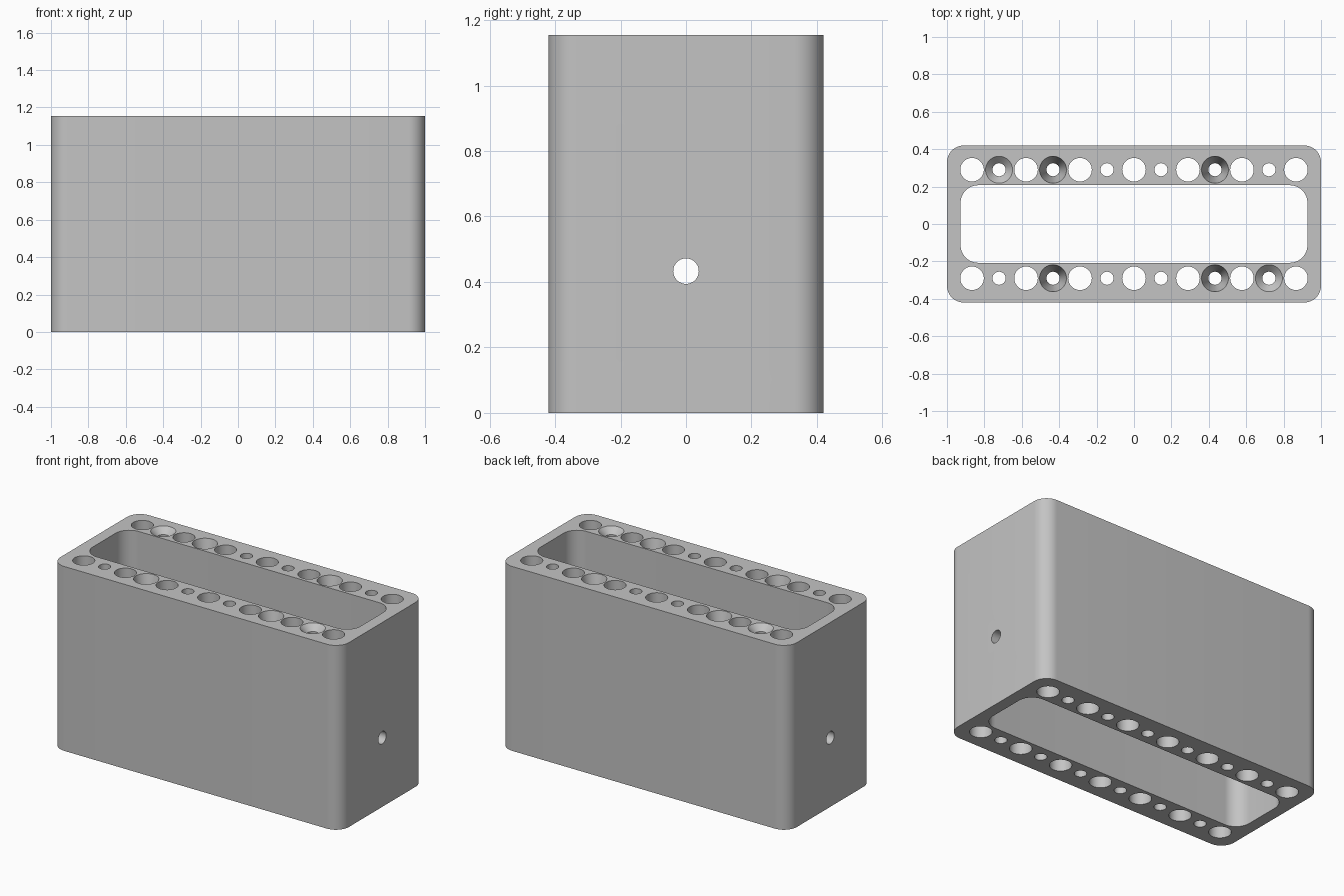
import bpy, bmesh, math
from mathutils import Matrix

cube = bpy.data.objects.get("Cube")
if cube:
    bpy.data.objects.remove(cube, do_unlink=True)

HEIGHT = 1.155
PITCH = 0.1443
ROW_Y = 0.29
BIG, SMALL = 0.063, 0.035

grey = bpy.data.materials.new("light grey")
grey.use_nodes = True
grey.diffuse_color = (0.55, 0.55, 0.55, 1)
grey.node_tree.nodes["Principled BSDF"].inputs["Base Color"].default_value = grey.diffuse_color


def make_object(name, bm):
    bmesh.ops.recalc_face_normals(bm, faces=bm.faces)
    mesh = bpy.data.meshes.new(name)
    bm.to_mesh(mesh)
    bm.free()
    mesh.materials.append(grey)
    obj = bpy.data.objects.new(name, mesh)
    bpy.context.collection.objects.link(obj)
    return obj


def add_rounded_box(bm, width, depth, bottom, top, radius):
    """Box with rounded upright edges."""
    verts = bmesh.ops.create_cube(bm, size=1)["verts"]
    for v in verts:
        v.co.x *= width
        v.co.y *= depth
        v.co.z = top if v.co.z > 0 else bottom
    upright = [e for e in {e for v in verts for e in v.link_edges}
               if abs(e.verts[0].co.z - e.verts[1].co.z) > 0.5]
    bmesh.ops.bevel(bm, geom=upright, offset=radius, segments=12,
                    profile=0.5, affect='EDGES')


def add_turned(bm, profile, matrix, sides=40):
    """Closed turned solid from (radius, height) pairs."""
    rings = [[bm.verts.new(matrix @ (Matrix.Rotation(math.tau * i / sides, 4, 'Z')
                                     @ Matrix.Translation((r, 0, z))).to_translation())
              for i in range(sides)] for r, z in profile]
    for low, high in zip(rings, rings[1:]):
        for i in range(sides):
            j = (i + 1) % sides
            bm.faces.new((low[i], low[j], high[j], high[i]))
    bm.faces.new(rings[0][::-1])
    bm.faces.new(rings[-1])


# Outer block
bm = bmesh.new()
add_rounded_box(bm, 2.0, 0.84, 0, HEIGHT, 0.09)
body = make_object("rack_body", bm)

# Central opening and the two rows of upright holes
bm = bmesh.new()
add_rounded_box(bm, 1.855, 0.415, -0.1, HEIGHT + 0.1, 0.095)
for side in (1, -1):
    for i in range(-6, 7):
        end = HEIGHT + 0.1
        if i % 2 == 0:
            profile = [(BIG, -0.1), (BIG, end)]
        elif abs(i) == 3:      # deep countersink
            profile = [(SMALL, -0.1), (SMALL, HEIGHT - 0.16), (0.042, HEIGHT - 0.13),
                       (0.072, HEIGHT), (0.072, end)]
        elif i == -5 * side:   # shallow countersink
            profile = [(SMALL, -0.1), (SMALL, HEIGHT - 0.037), (0.072, HEIGHT), (0.072, end)]
        else:
            profile = [(SMALL, -0.1), (SMALL, end)]
        add_turned(bm, profile, Matrix.Translation((i * PITCH, side * ROW_Y, 0)))
upright_cutter = make_object("upright_hole_cutter", bm)

# Cross hole through both end walls
bm = bmesh.new()
add_turned(bm, [(0.039, -1.2), (0.039, 1.2)],
           Matrix.Translation((0, 0, 0.433)) @ Matrix.Rotation(math.pi / 2, 4, 'Y'))
cross_cutter = make_object("cross_hole_cutter", bm)

bpy.ops.object.select_all(action='DESELECT')
bpy.context.view_layer.objects.active = body
body.select_set(True)
for cutter in (upright_cutter, cross_cutter):
    cutter.hide_render = True
    mod = body.modifiers.new("cut", 'BOOLEAN')
    mod.operation = 'DIFFERENCE'
    mod.solver = 'EXACT'
    mod.object = cutter
    bpy.ops.object.modifier_apply(modifier=mod.name)
    bpy.data.objects.remove(cutter, do_unlink=True)

bpy.ops.object.shade_smooth_by_angle(angle=math.radians(25))
